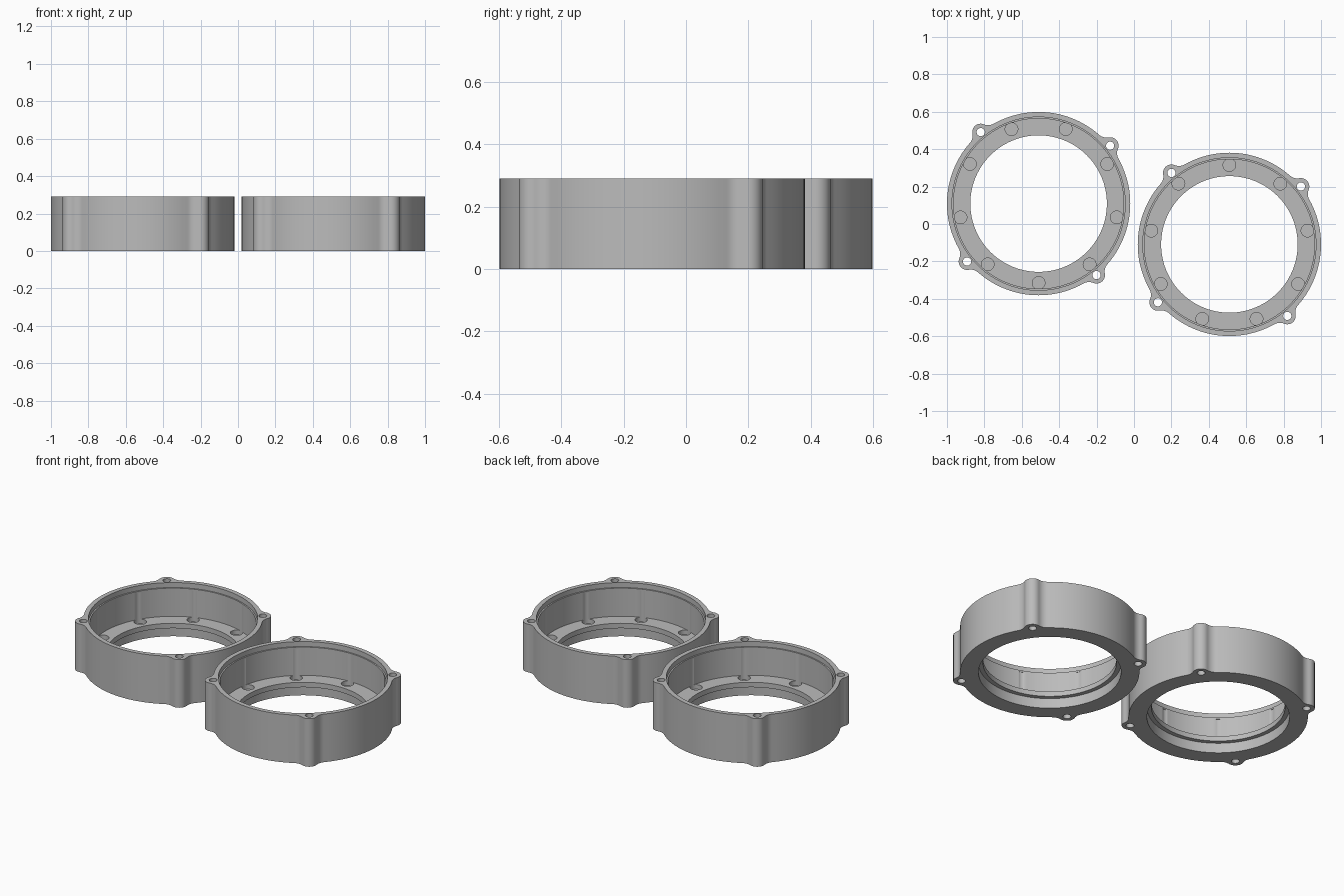
import bpy, bmesh, math
from mathutils import Vector

if "Cube" in bpy.data.objects:
    bpy.data.objects.remove(bpy.data.objects["Cube"])

HEIGHT = 0.29
RING_R = 0.49                   # outer radius of the ring
LUG_D, LUG_R = 0.492, 0.045     # screw lug distance and radius
FILLET = 0.06                   # blend between lug and ring
LUG_ANGLE = math.radians(39)

grey = bpy.data.materials.new("grey plastic")
grey.diffuse_color = (0.5, 0.5, 0.5, 1)
grey.use_nodes = True
grey.node_tree.nodes["Principled BSDF"].inputs["Base Color"].default_value = grey.diffuse_color


def polar(r, a):
    return Vector((r * math.cos(a), r * math.sin(a)))


def arc(centre, r, a0, a1, n):
    return [centre + polar(r, a0 + (a1 - a0) * i / n) for i in range(n + 1)]


def make_object(name, bm):
    bmesh.ops.recalc_face_normals(bm, faces=bm.faces)
    mesh = bpy.data.meshes.new(name)
    bm.to_mesh(mesh)
    bm.free()
    obj = bpy.data.objects.new(name, mesh)
    bpy.context.collection.objects.link(obj)
    return obj


def prism(bm, points, z0, z1):
    face = bm.faces.new([bm.verts.new((p.x, p.y, z0)) for p in points])
    new = bmesh.ops.extrude_face_region(bm, geom=[face])["geom"]
    for v in new:
        if isinstance(v, bmesh.types.BMVert):
            v.co.z = z1


def lug_outline(angle):
    """Fillet, lug tip, fillet, running counter-clockwise around one lug."""
    a, b = RING_R + FILLET, LUG_R + FILLET
    phi = math.acos((a * a + LUG_D ** 2 - b * b) / (2 * a * LUG_D))
    lug = Vector((LUG_D, 0))
    f = polar(a, phi)
    to_lug = lug - f
    start = math.atan2(to_lug.y, to_lug.x)
    end = math.atan2(-f.y, -f.x)
    end = start + (end - start + math.pi) % (2 * math.pi) - math.pi
    tip = math.atan2(-to_lug.y, -to_lug.x)
    upper = arc(f, FILLET, start, end, 8)
    lower = [Vector((p.x, -p.y)) for p in reversed(upper)]
    pts = lower + arc(lug, LUG_R, -tip, tip, 14)[1:-1] + upper
    rot = [Vector((p.x * math.cos(angle) - p.y * math.sin(angle),
                   p.x * math.sin(angle) + p.y * math.cos(angle))) for p in pts]
    return rot, phi


# Outer body with four lugs
outline = []
for k in range(4):
    ang = LUG_ANGLE + k * math.pi / 2
    pts, phi = lug_outline(ang)
    outline += pts
    outline += arc(Vector((0, 0)), RING_R, ang + phi, ang + math.pi / 2 - phi, 24)[1:-1]
bm = bmesh.new()
prism(bm, outline, 0, HEIGHT)
ring = make_object("lugged_ring_right", bm)

# Stepped bore: underside recess, inner lip, main wall, rim step
profile = [(0, -0.1), (0.39, -0.1), (0.39, 0.06), (0.365, 0.06), (0.365, 0.09),
           (0.455, 0.09), (0.455, 0.26), (0.463, 0.26), (0.463, 0.4), (0, 0.4)]
bm = bmesh.new()
verts = [bm.verts.new((r, 0, z)) for r, z in profile]
edges = [bm.edges.new(pair) for pair in zip(verts, verts[1:])]
bmesh.ops.spin(bm, geom=verts + edges, cent=(0, 0, 0), axis=(0, 0, 1),
               angle=2 * math.pi, steps=120)
bmesh.ops.remove_doubles(bm, verts=bm.verts, dist=1e-5)
bmesh.ops.dissolve_degenerate(bm, edges=bm.edges, dist=1e-6)
bore = make_object("bore_cutter", bm)

# Screw holes through the lugs
bm = bmesh.new()
for k in range(4):
    prism(bm, arc(polar(LUG_D, LUG_ANGLE + k * math.pi / 2), 0.022, 0, 2 * math.pi, 24)[:-1],
          -0.1, 0.4)
screws = make_object("screw_hole_cutter", bm)

# Nine round pockets in the floor that also groove the wall
bm = bmesh.new()
for k in range(9):
    prism(bm, arc(polar(0.424, math.radians(90 + 40 * k)), 0.034, 0, 2 * math.pi, 32)[:-1],
          0.063, 0.25)
pockets = make_object("pocket_cutter", bm)

cutters = [bore, screws, pockets]
for cutter in cutters:
    cutter.hide_render = True
    mod = ring.modifiers.new(cutter.name, 'BOOLEAN')
    mod.operation = 'DIFFERENCE'
    mod.solver = 'EXACT'
    mod.object = cutter

# Bake the cuts and drop the cutters
bpy.context.view_layer.update()
cut = bpy.data.meshes.new_from_object(ring.evaluated_get(bpy.context.evaluated_depsgraph_get()))
ring.modifiers.clear()
ring.data = cut
for cutter in cutters:
    bpy.data.objects.remove(cutter)
cut.materials.clear()
cut.materials.append(grey)

bpy.ops.object.select_all(action='DESELECT')
ring.select_set(True)
bpy.context.view_layer.objects.active = ring
bpy.ops.object.shade_smooth_by_angle(angle=math.radians(30))

# Second ring is the first one turned half way round
twin = ring.copy()
twin.data = ring.data.copy()
twin.name = "lugged_ring_left"
bpy.context.collection.objects.link(twin)
ring.location = (0.51, -0.109, 0)
twin.location = (-0.51, 0.109, 0)
twin.rotation_euler.z = math.pi
